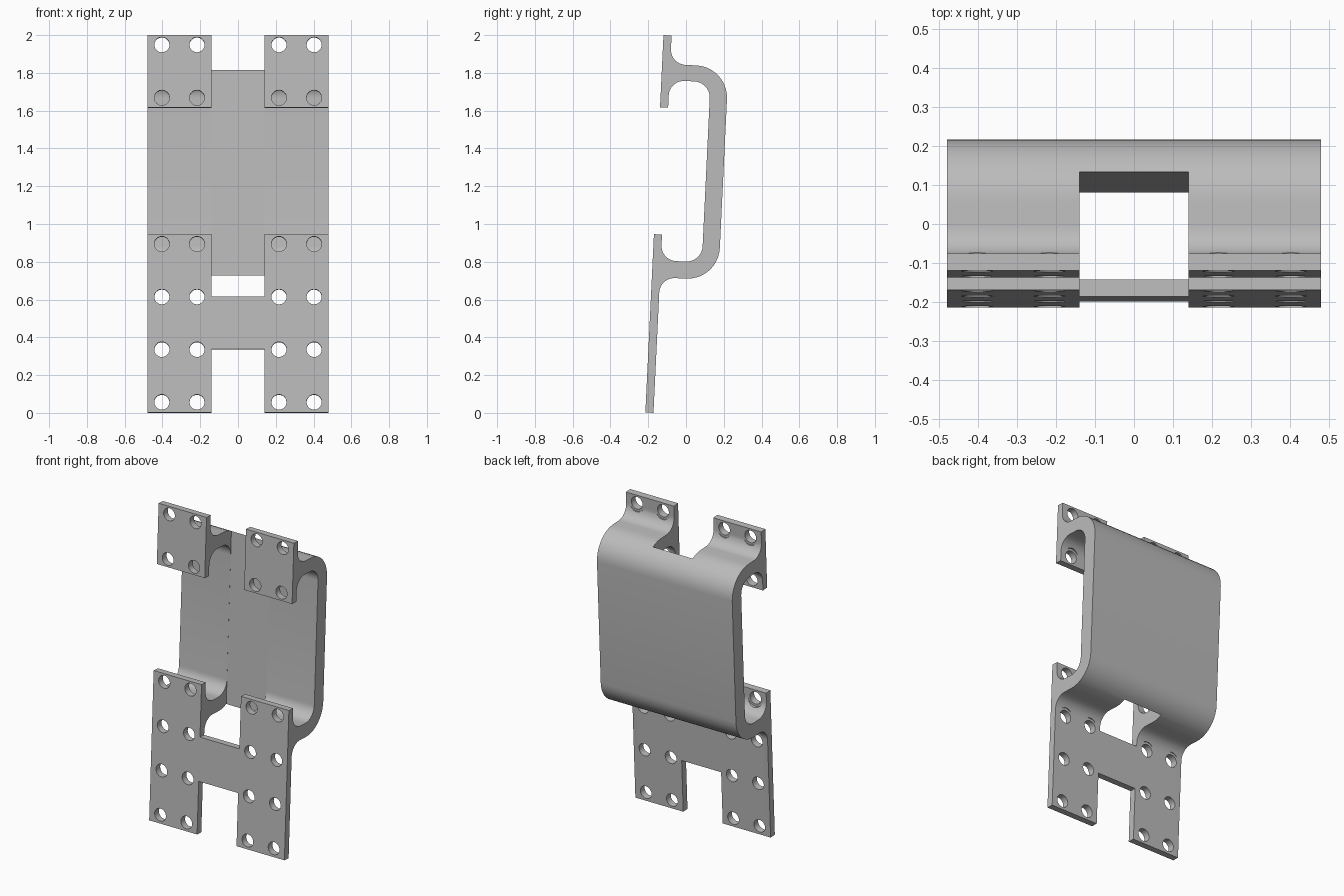
import bpy, bmesh, math
from mathutils import Matrix, Vector

cube = bpy.data.objects.get("Cube")
if cube:
    bpy.data.objects.remove(cube, do_unlink=True)

HALF_W, SLOT = 0.48, 0.14
FRONT, BACK = -0.215, -0.172        # mounting plate faces
INNER, OUTER = 0.0455, 0.137        # rear wall faces
LEAN = math.asin(0.048)

metal = bpy.data.materials.new("plain_grey")
metal.use_nodes = True
metal.diffuse_color = (0.5, 0.5, 0.5, 1)
metal.node_tree.nodes["Principled BSDF"].inputs["Base Color"].default_value = (0.5, 0.5, 0.5, 1)


def make_object(name, bm):
    bmesh.ops.recalc_face_normals(bm, faces=bm.faces)
    mesh = bpy.data.meshes.new(name)
    bm.to_mesh(mesh)
    bm.free()
    mesh.materials.append(metal)
    obj = bpy.data.objects.new(name, mesh)
    bpy.context.collection.objects.link(obj)
    return obj


def rounded(corners, steps=10):
    """Replace each (y, z, radius) corner by a fillet arc."""
    out = []
    n = len(corners)
    for i, (y, z, r) in enumerate(corners):
        p = Vector((y, z))
        if r == 0:
            out.append(p)
            continue
        a = (Vector(corners[i - 1][:2]) - p).normalized()
        b = (Vector(corners[(i + 1) % n][:2]) - p).normalized()
        # square corners: the arc centre lies on the diagonal
        centre = p + (a + b) * r
        for k in range(steps + 1):
            t = math.pi / 2 * k / steps
            out.append(centre - b * r * math.cos(t) - a * r * math.sin(t))
    return out


def add_box(bm, lo, hi):
    size = [h - l for l, h in zip(lo, hi)]
    mid = [(h + l) / 2 for l, h in zip(lo, hi)]
    bmesh.ops.create_cube(bm, size=1, matrix=Matrix.Translation(mid) @ Matrix.Diagonal((*size, 1)))


def drill(name, rows, radius, y0, y1):
    bm = bmesh.new()
    for z in rows:
        for x in (-0.403, -0.217, 0.217, 0.403):
            place = Matrix.Translation((x, (y0 + y1) / 2, z)) @ Matrix.Rotation(math.pi / 2, 4, 'X')
            bmesh.ops.create_cone(bm, cap_ends=True, segments=32, radius1=radius,
                                  radius2=radius, depth=y1 - y0, matrix=place)
    return make_object(name, bm)


def cut(obj, cutter):
    cutter.hide_render = True
    mod = obj.modifiers.new("cut", 'BOOLEAN')
    mod.operation, mod.solver, mod.object = 'DIFFERENCE', 'EXACT', cutter
    bpy.context.view_layer.objects.active = obj
    bpy.ops.object.modifier_apply(modifier=mod.name)
    bpy.data.objects.remove(cutter, do_unlink=True)


# Bracket side profile: plates, arms and rear wall, extruded across the width
profile = rounded([
    (FRONT, -0.008, 0), (FRONT, 0.937, 0), (BACK, 0.937, 0),
    (BACK, 0.80, 0.08), (INNER, 0.80, 0.085), (INNER, 1.755, 0.085), (BACK, 1.755, 0.08),
    (BACK, 1.609, 0), (FRONT, 1.609, 0), (FRONT, 1.992, 0), (BACK, 1.992, 0),
    (BACK, 1.84, 0.08), (OUTER, 1.84, 0.17), (OUTER, 0.71, 0.17), (BACK, 0.71, 0.08),
    (BACK, -0.008, 0),
])
bm = bmesh.new()
side = bm.faces.new([bm.verts.new((-HALF_W, p.x, p.y)) for p in profile])
grown = bmesh.ops.extrude_face_region(bm, geom=[side], use_keep_orig=True)
bmesh.ops.translate(bm, vec=(2 * HALF_W, 0, 0),
                    verts=[v for v in grown["geom"] if isinstance(v, bmesh.types.BMVert)])
bracket = make_object("mounting_bracket", bm)

# Central slots, above and below the crosspiece
bm = bmesh.new()
add_box(bm, (-SLOT, -0.4, 0.606), (SLOT, INNER + 0.0005, 2.2))
add_box(bm, (-SLOT, -0.4, -0.2), (SLOT, 0, 0.327))
cut(bracket, make_object("slot_cutter", bm))

# Bolt holes, with spot faces where they meet the fillets
near_fillets = [0.605, 0.885, 1.66, 1.941]
cut(bracket, drill("spot_face_cutter", near_fillets, 0.055, BACK + 0.0005, BACK + 0.085))
cut(bracket, drill("hole_cutter", [0.047, 0.326] + near_fillets, 0.04, -0.3, -0.08))

# Lean the bracket back and shade
bracket.data.transform(Matrix.Rotation(-LEAN, 4, 'X'))
bpy.ops.object.select_all(action='DESELECT')
bracket.select_set(True)
bpy.context.view_layer.objects.active = bracket
bpy.ops.object.shade_smooth_by_angle(angle=math.radians(30))
